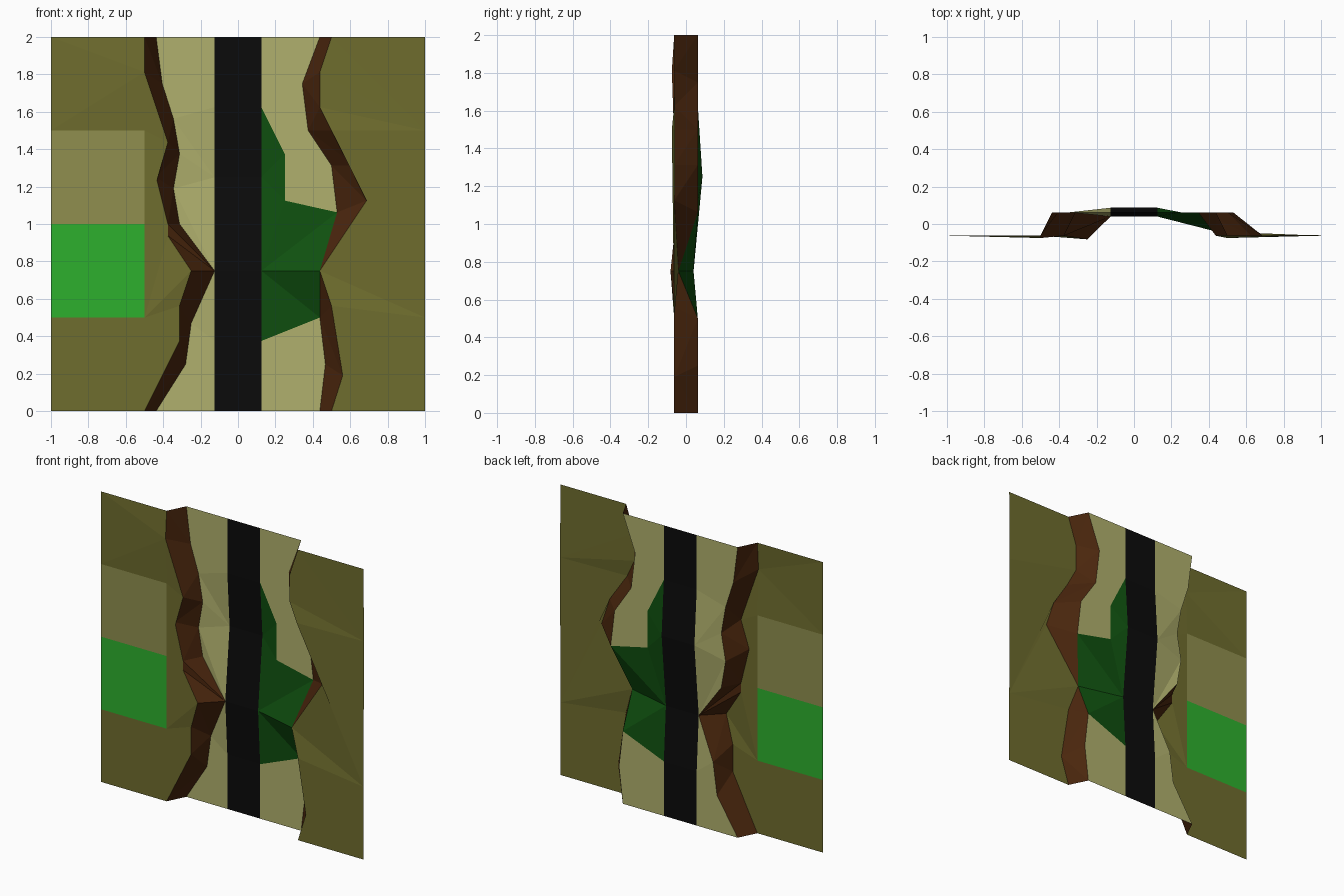
import bpy
from mathutils import Vector
from mathutils.geometry import normal

if "Cube" in bpy.data.objects:
    bpy.data.objects.remove(bpy.data.objects["Cube"])


def material(name, hex_code):
    # sRGB hex to linear viewport colour
    rgb = [int(hex_code[i:i + 2], 16) / 255 for i in (0, 2, 4)]
    m = bpy.data.materials.new(name)
    m.diffuse_color = [((c + 0.055) / 1.055) ** 2.4 if c > 0.04 else c / 12.92 for c in rgb] + [1]
    m.use_nodes = True
    m.node_tree.nodes["Principled BSDF"].inputs["Base Color"].default_value = m.diffuse_color
    return m


def line(y, *pts):
    # (x, z) or (x, z, own y) points on a level y
    return [Vector((p[0], p[2] if len(p) > 2 else y, p[1])) for p in pts]


def zip_strip(a, b):
    # triangles between two chains, both running upward in z
    tris, i, j = [], 0, 0
    while i < len(a) - 1 or j < len(b) - 1:
        if j == len(b) - 1 or (i < len(a) - 1 and a[i + 1].z <= b[j + 1].z):
            t = (a[i], a[i + 1], b[j])
            i += 1
        else:
            t = (a[i], b[j + 1], b[j])
            j += 1
        if (t[1] - t[0]).cross(t[2] - t[0]).length > 1e-6:
            tris.append(t if normal(t).y > 0 else t[::-1])
    return tris


def build(name, mat, *strips):
    verts, faces, seen = [], [], {}
    for a, b in strips:
        for t in zip_strip(a, b):
            face = []
            for p in t:
                key = tuple(round(c, 4) for c in p)
                if key not in seen:
                    seen[key] = len(verts)
                    verts.append(key)
                face.append(seen[key])
            faces.append(face)
    me = bpy.data.meshes.new(name)
    me.from_pydata(verts, [], faces)
    me.materials.append(mat)
    bpy.context.collection.objects.link(bpy.data.objects.new(name, me))


LOW, HIGH = -0.0625, 0.0625

# Feet and rims of the two cliffs
left_foot = line(LOW, (-.5, 0), (-.3125, .375), (-.3125, .5625), (-.25, .75, -.082), (-.375, .9375),
                 (-.375, 1), (-.4375, 1.25), (-.375, 1.4375), (-.5, 1.8125, -.075), (-.5, 2))
left_rim = line(HIGH, (-.4375, 0), (-.28, .25), (-.25, .47), (-.125, .75, .04), (-.3125, 1),
                (-.345, 1.19), (-.3125, 1.375), (-.345, 1.5625), (-.405, 1.75), (-.4375, 2))
right_rim = line(HIGH, (.4375, 0), (.467, .25), (.4375, .5), (.4375, .75, -.04), (.53, 1.0625),
                 (.5, 1.3125), (.375, 1.5), (.3437, 1.75), (.4375, 2))
right_foot = line(LOW, (.5, 0), (.56, .19), (.5, .5625), (.4375, .75, -.04), (.6875, 1.125),
                  (.625, 1.3125), (.5, 1.5, -.075), (.4375, 1.625), (.4375, 1.8125), (.5, 2))

# Road edges, dipping and then rising over a hump
road = [(0, HIGH), (.375, HIGH), (.75, .04), (1.25, .087), (1.625, HIGH), (2, HIGH)]
road_left, road_right = ([Vector((x, y, z)) for z, y in road] for x in (-.125, .125))

# Grass border between the road and the right plateau
grass_edge = right_rim[2:5] + line(HIGH, (.25, 1.125), (.25, 1.375)) + [road_right[4]]

# Outer borders of the low ground
ground_a = line(LOW, (-1, 0), (-1, .5), (-.5, .5), (-.5, 1), (-.5, 1.5))
ground_b = line(LOW, (-.5, 1.5), (-1, 1.5), (-1, 2))
ground_r = line(LOW, (1, 0), (1, .5), (1, 1.5, -.058), (1, 2))

olive = material("olive", "6f6d2e")
cream = material("cream", "b0b06d")
brown = material("brown", "4a260d")

build("left_ground", olive, (ground_a, left_foot[:9]), (ground_b, left_foot[8:]))
build("right_ground", olive, (right_foot, ground_r))
build("left_cliff", brown, (left_foot, left_rim))
build("right_cliff", brown, (right_rim[:4], right_foot[:4]), (right_rim[3:], right_foot[3:]))
build("left_plateau", cream, (left_rim, road_left))
build("right_plateau", cream, (road_right[:2], right_rim[:3]),
      (grass_edge[3:] + road_right[5:], right_rim[4:]))
build("road", material("black", "0b0b0b"), (road_left, road_right))
build("grass_slope", material("dark_green", "0f500f"), (road_right[1:5], grass_edge))

# Two square fields on the left ground
for name, hex_code, z in (("green_field", "2db02d", .5), ("pale_field", "908f4e", 1)):
    build(name, material(name, hex_code),
          (line(LOW, (-1, z), (-1, z + .5)), line(LOW, (-.5, z), (-.5, z + .5))))
